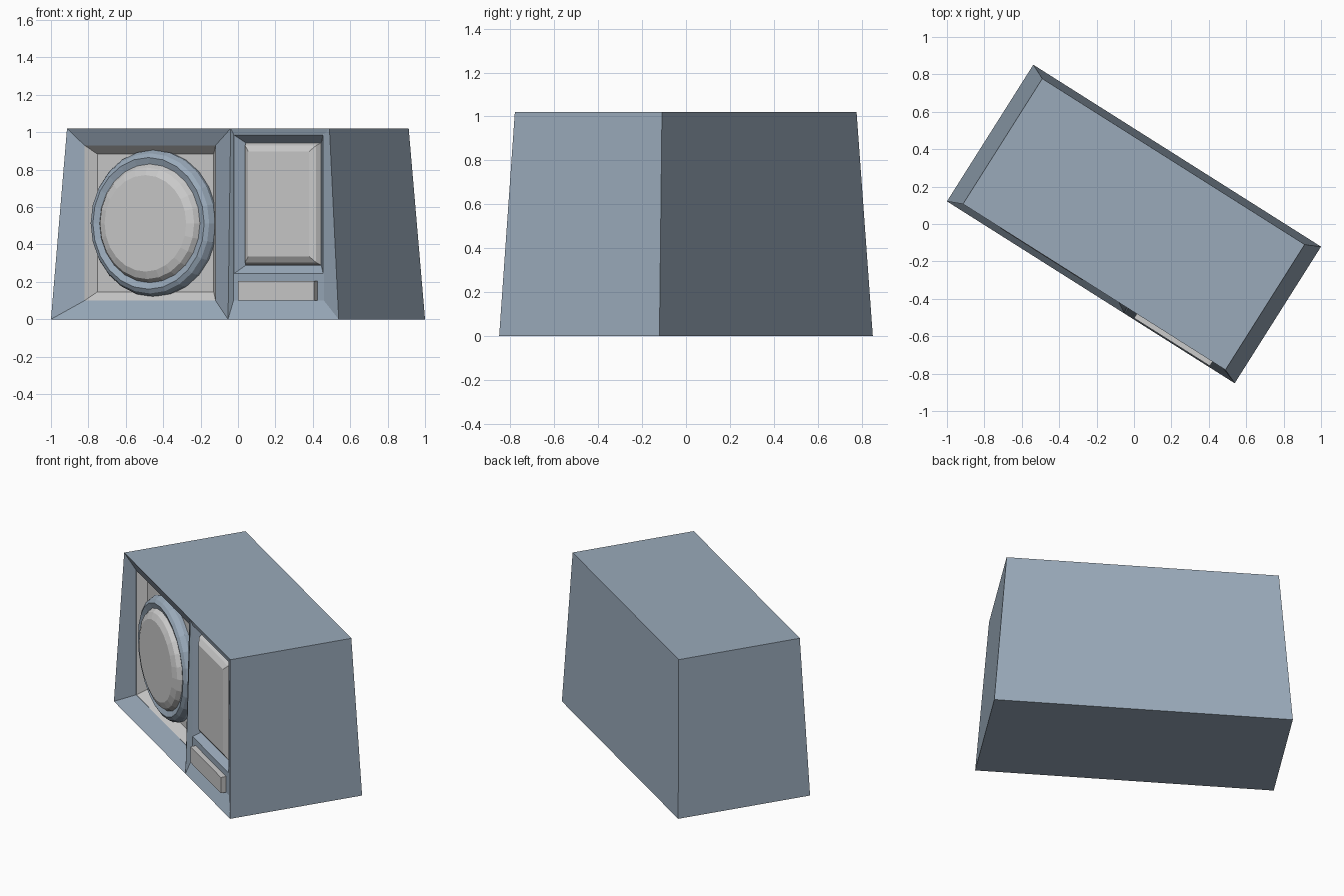
import bpy, bmesh
from math import sin, cos, pi, radians

if "Cube" in bpy.data.objects:
    bpy.data.objects.remove(bpy.data.objects["Cube"])

TURN = radians(-32.3)   # whole model is turned about z


def material(name, rgb):
    m = bpy.data.materials.new(name)
    m.diffuse_color = (*rgb, 1)
    m.use_nodes = True
    m.node_tree.nodes["Principled BSDF"].inputs["Base Color"].default_value = m.diffuse_color
    return m


slate = material("slate", (0.32, 0.40, 0.49))
grey = material("light_grey", (0.75, 0.75, 0.75))


def finish(name, bm, mat, closed=True):
    if closed:
        bmesh.ops.recalc_face_normals(bm, faces=bm.faces)
    me = bpy.data.meshes.new(name)
    bm.to_mesh(me)
    bm.free()
    me.materials.append(mat)
    ob = bpy.data.objects.new(name, me)
    ob.rotation_euler.z = TURN
    bpy.context.collection.objects.link(ob)
    return ob


def rect(bm, x0, x1, z0, z1, y):
    return [bm.verts.new(p) for p in
            ((x0, y, z0), (x1, y, z0), (x1, y, z1), (x0, y, z1))]


def bridge(bm, loops, cap=False):
    # joins successive loops with quads, optionally closing the last
    for a, b in zip(loops, loops[1:]):
        n = len(a)
        for i in range(n):
            j = (i + 1) % n
            bm.faces.new((a[i], a[j], b[j], b[i]))
    if cap:
        bm.faces.new(loops[-1])


def stepped_panel(name, steps, mat):
    bm = bmesh.new()
    bridge(bm, [rect(bm, *s) for s in steps], cap=True)
    return finish(name, bm, mat, closed=False)


def lathe(name, profile, centre, mat, sides=24):
    # profile of (radius, y) turned round the front-to-back axis
    bm = bmesh.new()
    cx, cz = centre
    loops = [[bm.verts.new((cx + r * cos(2 * pi * i / sides), y,
                            cz + r * sin(2 * pi * i / sides)))
              for i in range(sides)] for r, y in profile]
    bridge(bm, loops, cap=True)
    return finish(name, bm, mat, closed=False)


# tapered housing with two sunken front bays
bm = bmesh.new()
v = bm.verts.new
H = 1.02
a, m, b = [v((x, -0.432, 0)) for x in (-0.91, 0.21, 0.91)]
ta, tm, tb = [v((x, -0.398, H)) for x in (-0.83, 0.205, 0.83)]
c, d = v((0.91, 0.432, 0)), v((-0.91, 0.432, 0))
tc, td = v((0.83, 0.395, H)), v((-0.83, 0.395, H))
for f in ((d, c, b, m, a), (ta, tm, tb, tc, td), (c, d, td, tc),
          (b, c, tc, tb), (d, a, ta, td)):
    bm.faces.new(f)
bridge(bm, [[a, m, tm, ta],
            rect(bm, -0.747, 0.082, 0.10, 0.93, -0.354),
            rect(bm, -0.747, 0.082, 0.10, 0.93, -0.28)], cap=True)
bridge(bm, [[m, b, tb, tm],
            rect(bm, 0.218, 0.79, 0.10, 0.99, -0.39),
            rect(bm, 0.222, 0.785, 0.245, 0.985, -0.39),
            rect(bm, 0.263, 0.744, 0.287, 0.945, -0.343)], cap=True)
finish("housing", bm, slate)

# shallow dish behind the round lamp
stepped_panel("reflector_dish", [(-0.747, 0.082, 0.10, 0.93, -0.353),
                                 (-0.70, 0.035, 0.147, 0.883, -0.30)], grey)

# round lamp rim and lens
LAMP = (-0.3325, 0.513)
lathe("lamp_rim", [(0.39, -0.295), (0.392, -0.325), (0.375, -0.355),
                   (0.352, -0.369), (0.318, -0.357)], LAMP, slate)
lathe("lamp_lens", [(0.318, -0.356), (0.298, -0.384), (0.258, -0.401)],
      LAMP, grey)

# bevelled rectangular lens
stepped_panel("side_lens", [(0.265, 0.742, 0.29, 0.943, -0.343),
                            (0.279, 0.728, 0.304, 0.929, -0.370),
                            (0.311, 0.696, 0.336, 0.897, -0.390)], grey)

# small marker lamp under the rectangular lens
stepped_panel("marker_lamp", [(0.269, 0.748, 0.10, 0.205, -0.388),
                              (0.269, 0.748, 0.10, 0.205, -0.425)], grey)
